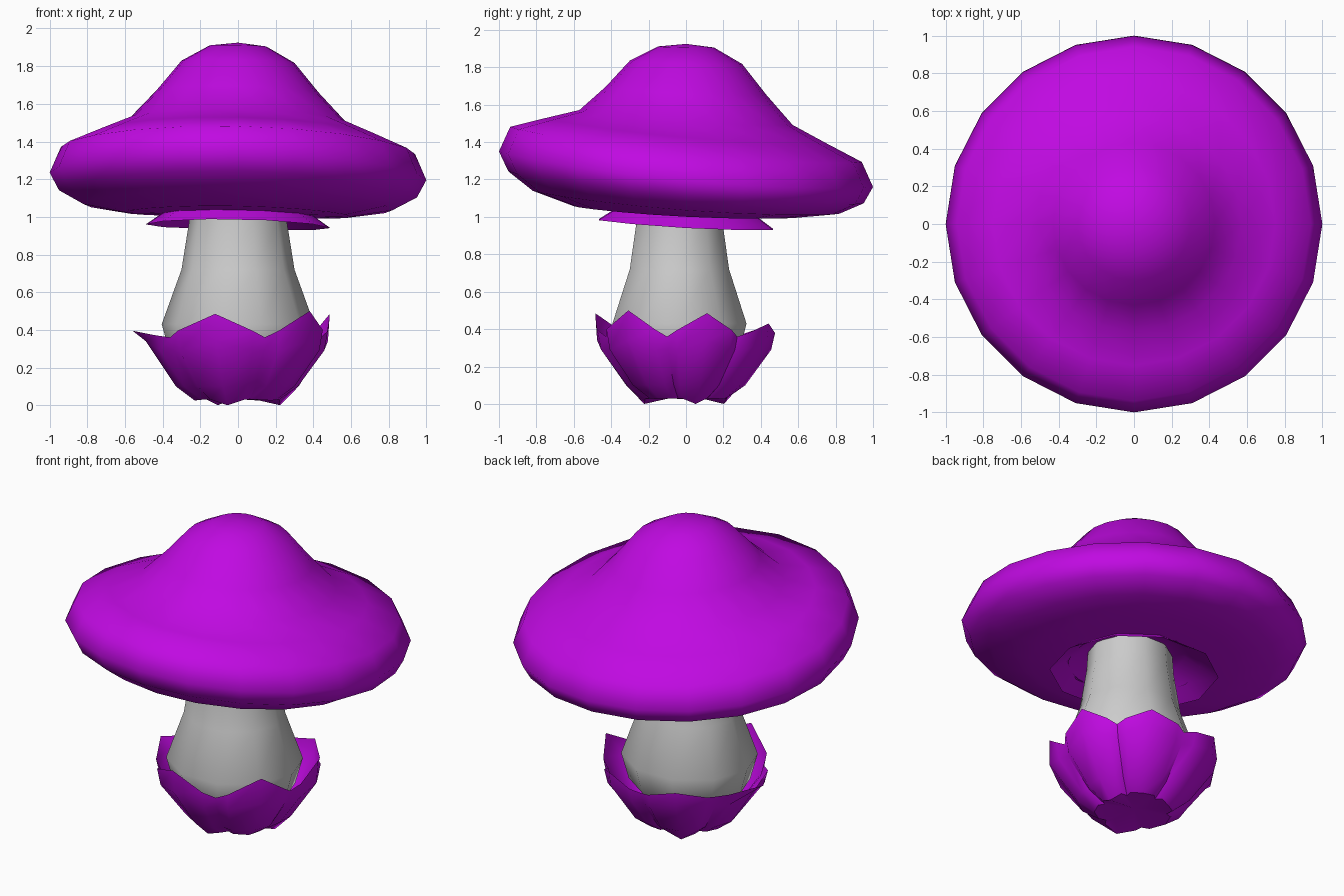
import bpy, bmesh, math
from math import cos, sin, radians

if "Cube" in bpy.data.objects:
    bpy.data.objects.remove(bpy.data.objects["Cube"])

purple = bpy.data.materials.new("purple")
purple.diffuse_color = (0.53, 0.003, 0.76, 1)
purple.use_nodes = True
purple.node_tree.nodes["Principled BSDF"].inputs["Base Color"].default_value = purple.diffuse_color


def loft(name, rings, mat=None, angle=40, cap_start=False, cap_end=False):
    """Skin a list of closed rings; a one-point ring becomes a pole."""
    bm = bmesh.new()
    rows = [[bm.verts.new(p) for p in ring] for ring in rings]
    n = max(len(r) for r in rows)
    for a, b in zip(rows, rows[1:]):
        for i in range(n):
            j = (i + 1) % n
            if len(a) == 1:
                bm.faces.new((a[0], b[j], b[i]))
            elif len(b) == 1:
                bm.faces.new((a[i], a[j], b[0]))
            else:
                bm.faces.new((a[i], a[j], b[j], b[i]))
    if cap_start:
        bm.faces.new(rows[0])
    if cap_end:
        bm.faces.new(rows[-1])
    bmesh.ops.recalc_face_normals(bm, faces=bm.faces)
    mesh = bpy.data.meshes.new(name)
    bm.to_mesh(mesh)
    bm.free()
    obj = bpy.data.objects.new(name, mesh)
    bpy.context.collection.objects.link(obj)
    if mat:
        mesh.materials.append(mat)
    bpy.ops.object.select_all(action='DESELECT')
    obj.select_set(True)
    bpy.context.view_layer.objects.active = obj
    bpy.ops.object.shade_smooth_by_angle(angle=radians(angle))
    return obj


def tilted_ring(r, z, tilt, n):
    """Ring raised toward the front, with a slight saddle at the rim."""
    if r == 0:
        return [(0, 0, z)]
    pts = []
    for i in range(n):
        t = 2 * math.pi * i / n
        x, y = r * cos(t), r * sin(t)
        pts.append((x, y, z - tilt * y - 0.02 * x - 0.02 * r * r * cos(2 * t)))
    return pts


# Cap: wide wavy brim with a rounded peak (radius, height, tilt)
cap_profile = [(0, 1.925, 0), (0.15, 1.908, 0.02), (0.3, 1.825, 0.03), (0.43, 1.67, 0.05),
               (0.57, 1.525, 0.07), (0.75, 1.45, 0.09), (0.94, 1.37, 0.1), (1.0, 1.235, 0.095),
               (0.95, 1.14, 0.09), (0.82, 1.065, 0.075), (0.6, 1.02, 0.05), (0.38, 1.015, 0.045)]
loft("mushroom_cap", [tilted_ring(r, z, t, 20) for r, z, t in cap_profile], purple, 60)

# Flared collar under the cap, hollow inside
collar_profile = [(0.38, 1.03), (0.49, 0.955), (0.38, 1.02), (0.3, 1.08), (0.2, 1.1)]
loft("collar", [tilted_ring(r, z, 0.056, 10) for r, z in collar_profile], purple, 30)

# Stem: bulbous at the base
stem_profile = [(0.2, 0.1), (0.36, 0.27), (0.405, 0.43), (0.3, 0.72), (0.26, 0.97), (0.25, 1.11)]
loft("stem", [[(r * cos(2 * math.pi * i / 10), r * 0.93 * sin(2 * math.pi * i / 10) - 0.035, z)
               for i in range(10)] for r, z in stem_profile],
     angle=75, cap_start=True, cap_end=True)

# Torn cup around the base: six petals given as (angle, tip radius, tip height)
petals = [(-104, 0.5, 0.485), (-39, 0.49, 0.5), (13, 0.5, 0.485),
          (62, 0.5, 0.43), (118, 0.5, 0.42), (178, 0.56, 0.395)]
columns = []
for k, (a, r, z) in enumerate(petals):
    nxt, _, nz = petals[(k + 1) % 6]
    nxt += 360 if k == 5 else 0
    low = 0.0 if k % 2 == 0 else 0.025
    # petal centre, then pleat, valley, pleat along a zigzag rim
    columns.append((a, [(0.23, low), (0.33, 0.1), (0.49, 0.34), (r, z)]))
    for f, inset in ((0.36, 0.0), (0.5, 0.03), (0.64, 0.0)):
        tip = z if f < 0.5 else nz
        top = 0.36 + abs(f - 0.5) * 2 * (tip - 0.36)
        columns.append((a + f * (nxt - a),
                        [(0.22 - inset, 0.03), (0.32 - inset, 0.1),
                         (0.46 - inset, 0.29), (0.48 - inset, top)]))
cup_rings = [[(0, 0, 0.05)]]
for row in range(4):
    cup_rings.append([(p[row][0] * cos(radians(a)), p[row][0] * sin(radians(a)), p[row][1])
                      for a, p in columns])
loft("base_cup", cup_rings, purple, 40)
